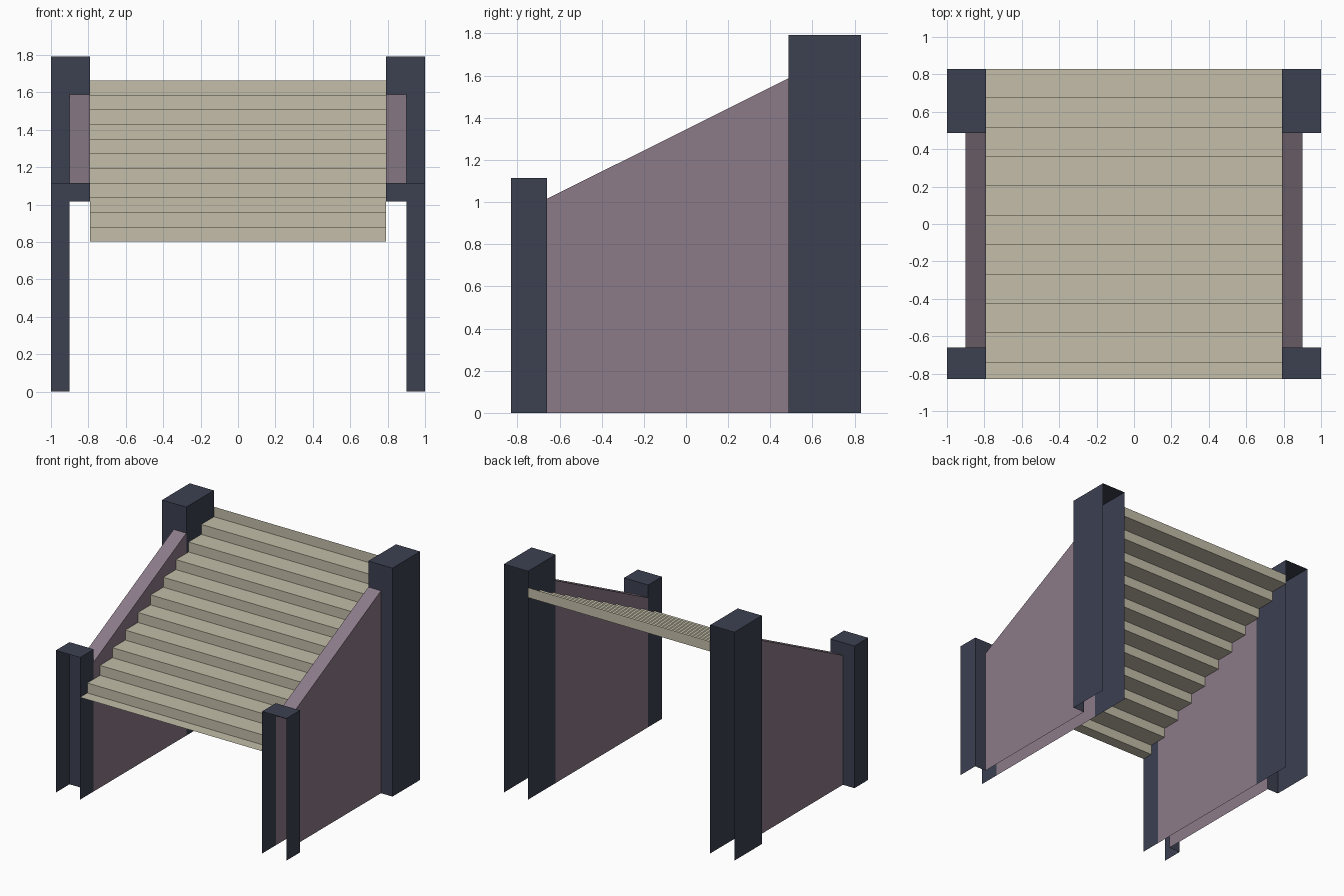
import bpy

if "Cube" in bpy.data.objects:
    bpy.data.objects.remove(bpy.data.objects["Cube"])


def material(name, rgb):
    m = bpy.data.materials.new(name)
    m.diffuse_color = (*rgb, 1.0)
    m.use_nodes = True
    m.node_tree.nodes["Principled BSDF"].inputs["Base Color"].default_value = m.diffuse_color
    return m


POST = material("dark slate", (0.045, 0.052, 0.083))
PANEL = material("dusty mauve", (0.258, 0.198, 0.246))
STEP = material("pale stone", (0.546, 0.509, 0.392))

X_IN, X_MID, X_OUT = 0.79, 0.90, 1.0      # inner face, panel face, outer face
Y_FRONT, Y_BACK = -0.83, 0.83
Y_A, Y_B = -0.66, 0.487                   # panel ends
Z_A, Z_B = 1.015, 1.588                   # panel top heights


def sheet(name, polys, mat, mirror=True):
    """Open surface from a few polygons, optionally mirrored across x = 0."""
    verts, faces = [], []
    for p in polys:
        faces.append(range(len(verts), len(verts) + len(p)))
        verts += p
    me = bpy.data.meshes.new(name)
    me.from_pydata(verts, [], [list(f) for f in faces])
    me.materials.append(mat)
    ob = bpy.data.objects.new(name, me)
    bpy.context.collection.objects.link(ob)
    if mirror:
        ob.modifiers.new("mirror", 'MIRROR').use_mirror_merge = False
    return ob


def side(x, profile, outward=True):
    """Polygon in the plane of constant x, from (y, z) points."""
    pts = [(x, y, z) for y, z in profile]
    return pts if outward else pts[::-1]


def post(name, y_open, y_wall, z_top, z_notch):
    """Hollow post: two sides, cap and a notched wall where the panel enters."""
    y0, y1 = sorted((y_open, y_wall))
    rect = [(y0, 0), (y1, 0), (y1, z_top), (y0, z_top)]
    cap = [(X_IN, y0, z_top), (X_OUT, y0, z_top),
           (X_OUT, y1, z_top), (X_IN, y1, z_top)]
    wall = [(x, y_wall, z) for x, z in (
        (X_MID, 0), (X_OUT, 0), (X_OUT, z_top), (X_IN, z_top),
        (X_IN, z_notch), (X_MID, z_notch))]
    if y_wall > y_open:
        wall.reverse()
    sheet(name, [side(X_OUT, rect), side(X_IN, rect, False), cap, wall], POST)


# Posts
post("front_posts", Y_FRONT, Y_A, 1.115, Z_A)
post("back_posts", Y_BACK, Y_B, 1.792, Z_B)

# Sloping hollow side panels
prof = [(Y_A, 0), (Y_B, 0), (Y_B, Z_B), (Y_A, Z_A)]
rail = [(X_IN, Y_A, Z_A), (X_MID, Y_A, Z_A), (X_MID, Y_B, Z_B), (X_IN, Y_B, Z_B)]
sheet("side_panels", [side(X_MID, prof), side(X_IN, prof, False), rail], PANEL)

# Steps: folded sheet of treads and risers
RISERS, Z0, Z1, RUN = 11, 0.803, 1.664, 0.157
rise = (Z1 - Z0) / RISERS
path = [(Y_FRONT, Z0)]
for i in range(RISERS):
    y = Y_BACK - RUN * (RISERS - 1 - i)
    path += [(y, Z0 + rise * i), (y, Z0 + rise * (i + 1))]
sheet("steps", [[(-X_IN, *a), (X_IN, *a), (X_IN, *b), (-X_IN, *b)]
                for a, b in zip(path, path[1:])], STEP, mirror=False)
